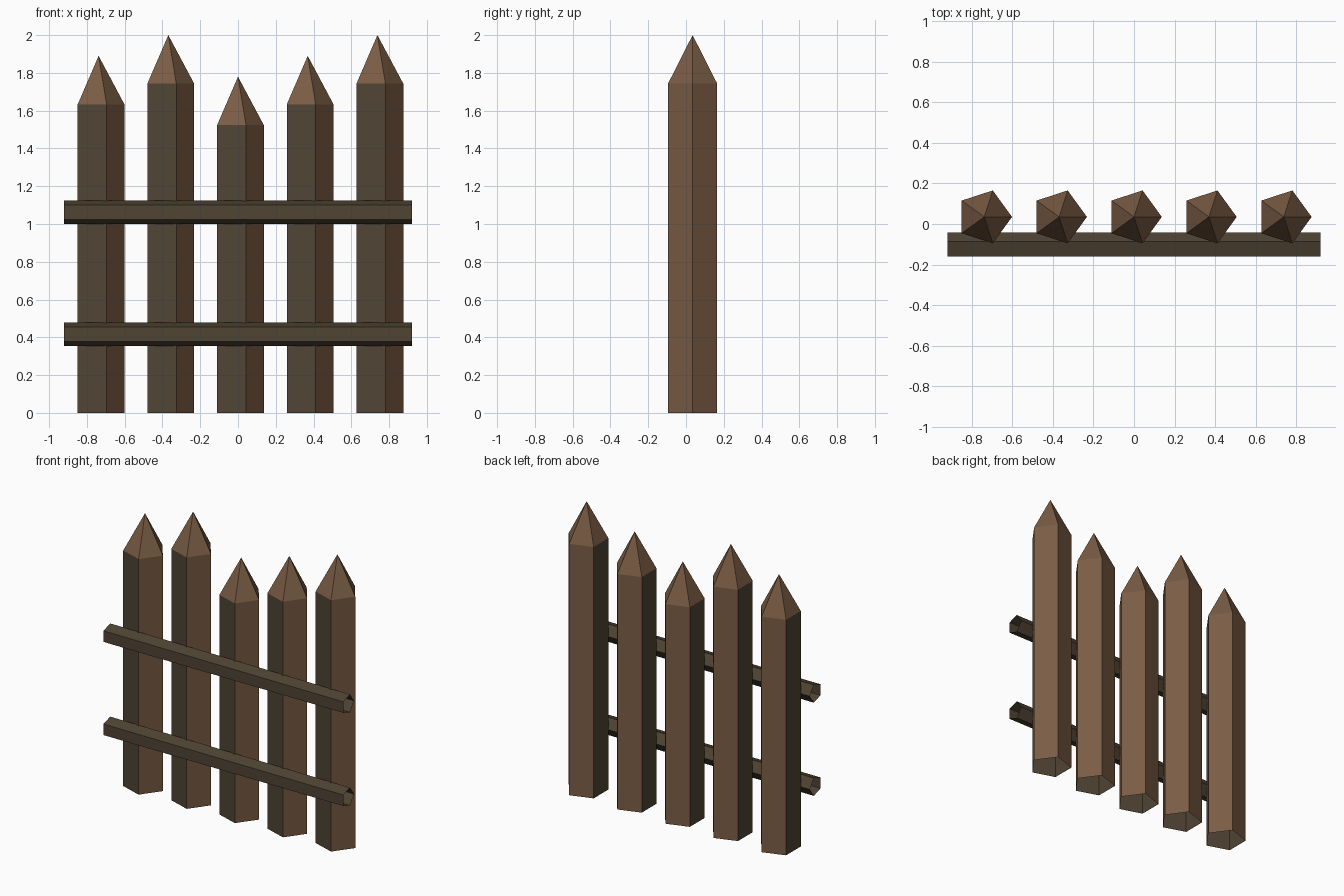
import bpy, bmesh, math

if "Cube" in bpy.data.objects:
    bpy.data.objects.remove(bpy.data.objects["Cube"])


def material(name, rgb):
    m = bpy.data.materials.new(name)
    m.diffuse_color = (*rgb, 1)
    m.use_nodes = True
    m.node_tree.nodes["Principled BSDF"].inputs["Base Color"].default_value = m.diffuse_color
    return m


BROWN = material("brown wood", (0.195, 0.107, 0.058))
DARK = material("dark olive wood", (0.080, 0.058, 0.034))


def finish(name, bm, mats):
    me = bpy.data.meshes.new(name)
    bm.to_mesh(me)
    bm.free()
    for m in mats:
        me.materials.append(m)
    ob = bpy.data.objects.new(name, me)
    bpy.context.collection.objects.link(ob)
    return ob


def pentagon(r):
    return [(r * math.cos(k * math.tau / 5), r * math.sin(k * math.tau / 5)) for k in range(5)]


# Picket: open five-sided shaft with a pointed tip, weathered on front-left sides
def picket(name, x, height, y=0.035, r=0.137, tip=0.257):
    bm = bmesh.new()
    low = [bm.verts.new((x + a, y + b, 0)) for a, b in pentagon(r)]
    high = [bm.verts.new((x + a, y + b, height - tip)) for a, b in pentagon(r)]
    apex = bm.verts.new((x, y, height))
    for i in range(5):
        j = (i + 1) % 5
        side = bm.faces.new((low[i], low[j], high[j], high[i]))
        side.material_index = 1 if i in (2, 3) else 0
        bm.faces.new((high[i], high[j], apex))
    finish(name, bm, (BROWN, DARK))


# Rail: open five-sided tube along x, flat side to the front
def rail(name, z, y=-0.107, r=0.065, half=0.92):
    bm = bmesh.new()
    left = [bm.verts.new((-half, y + a, z + b)) for a, b in pentagon(r)]
    right = [bm.verts.new((half, y + a, z + b)) for a, b in pentagon(r)]
    for i in range(5):
        j = (i + 1) % 5
        bm.faces.new((left[i], left[j], right[j], right[i]))
    bmesh.ops.recalc_face_normals(bm, faces=bm.faces[:])
    finish(name, bm, (DARK,))


for i, h in enumerate((1.89, 2.0, 1.78, 1.89, 2.0)):
    picket(f"picket_{i + 1}", (i - 2) * 0.369, h)

rail("upper_rail", 1.062)
rail("lower_rail", 0.416)
